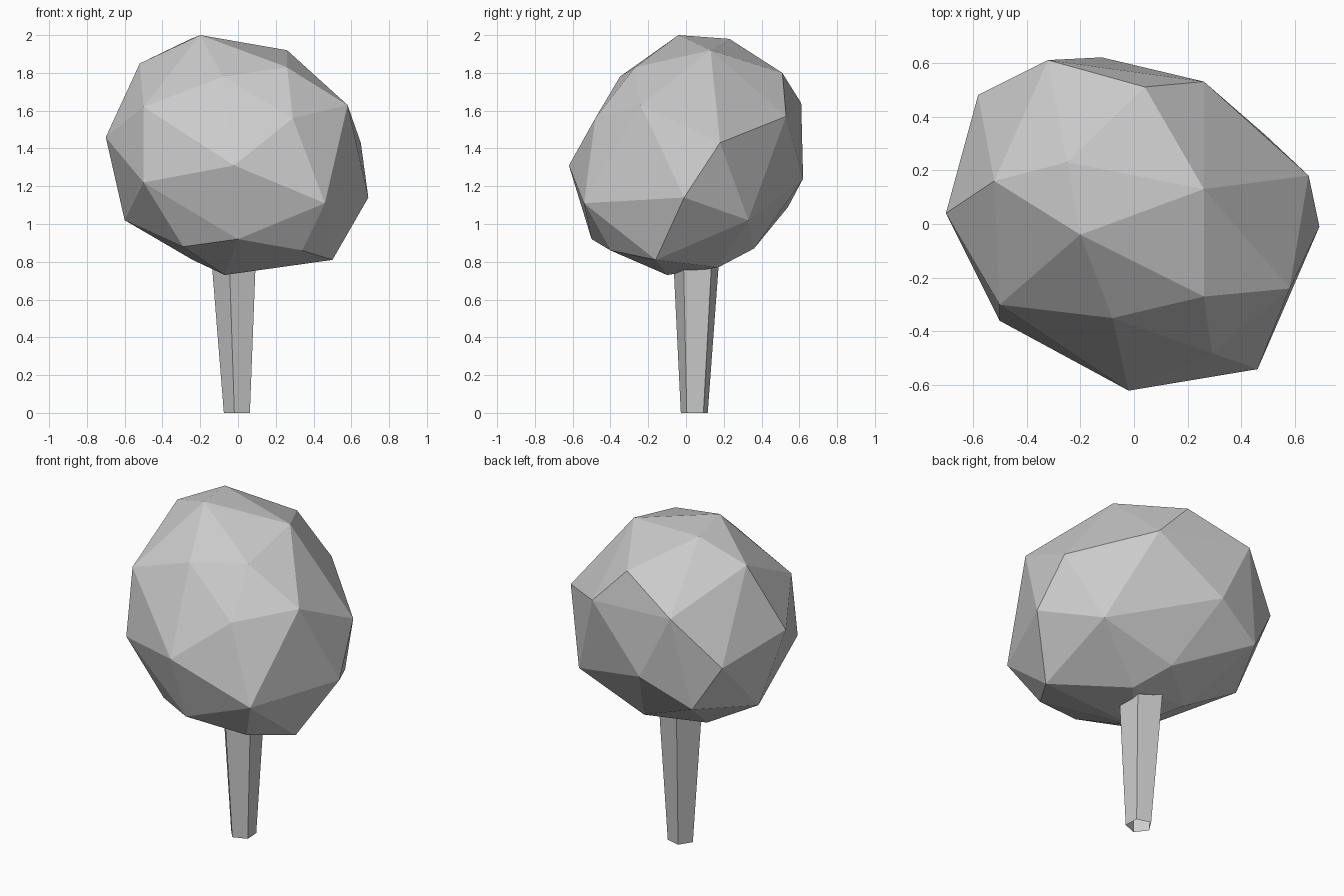
import bpy
import bmesh
import math
from mathutils import Vector

# Remove the default cube only
default_cube = bpy.data.objects.get("Cube")
if default_cube:
    bpy.data.objects.remove(default_cube, do_unlink=True)


def make_material(name, colour):
    material = bpy.data.materials.new(name)
    material.use_nodes = True
    material.diffuse_color = colour
    shader = material.node_tree.nodes["Principled BSDF"]
    shader.inputs["Base Color"].default_value = colour
    shader.inputs["Roughness"].default_value = 0.9
    return material


def add_object(name, bm, material):
    """Turn a bmesh into a flat shaded object with one material."""
    for face in bm.faces:
        face.smooth = False
    mesh = bpy.data.meshes.new(name)
    bm.to_mesh(mesh)
    bm.free()
    mesh.materials.append(material)
    obj = bpy.data.objects.new(name, mesh)
    bpy.context.collection.objects.link(obj)
    return obj


grey = make_material("light grey", (0.6, 0.6, 0.6, 1.0))

# Crown: a faceted, irregular ball wrapped around rough rings of corner points
crown_rings = {
    "top": [(-.2, -.04, 2), (-.25, .23, 1.98), (.26, .13, 1.92), (-.52, .16, 1.85)],
    "shoulder": [(.26, -.27, 1.83), (-.08, -.35, 1.78), (.04, .51, 1.8),
                 (-.5, -.3, 1.62), (.58, -.24, 1.63), (-.32, .61, 1.64),
                 (.26, .53, 1.57), (.29, -.48, 1.56)],
    "middle": [(-.7, .04, 1.46), (.65, .18, 1.43), (-.02, -.62, 1.31),
               (-.58, .48, 1.36), (-.12, .62, 1.24), (-.5, -.36, 1.22),
               (.69, -.01, 1.14), (.46, -.54, 1.11), (-.42, .54, 1.09)],
    "lower": [(-.6, .16, 1.02), (.49, .33, 1.02), (0, -.5, .92),
              (-.29, -.3, .88), (.03, .36, .87), (.34, -.4, .86), (.5, -.16, .81)],
    "underside": [(-.24, .14, .81), (.15, .17, .77), (-.07, -.1, .73)],
}
crown = bmesh.new()
for ring in crown_rings.values():
    for corner in ring:
        crown.verts.new(corner)
bmesh.ops.convex_hull(crown, input=crown.verts[:])
bmesh.ops.recalc_face_normals(crown, faces=crown.faces[:])
add_object("crown", crown, grey)


# Trunk: an open five sided tube, leaning slightly and widening into the crown
def trunk_ring(bm, centre, radius, sides=5, start=math.radians(255)):
    corners = []
    for i in range(sides):
        angle = start + math.tau * i / sides
        offset = Vector((math.cos(angle), math.sin(angle), 0)) * radius
        corners.append(bm.verts.new(Vector(centre) + offset))
    return corners


trunk = bmesh.new()
foot = trunk_ring(trunk, (0, .045, 0), .075)
neck = trunk_ring(trunk, (-.014, .057, .88), .132)
for i in range(len(foot)):
    j = (i + 1) % len(foot)
    trunk.faces.new((foot[i], foot[j], neck[j], neck[i]))
add_object("trunk", trunk, grey)
